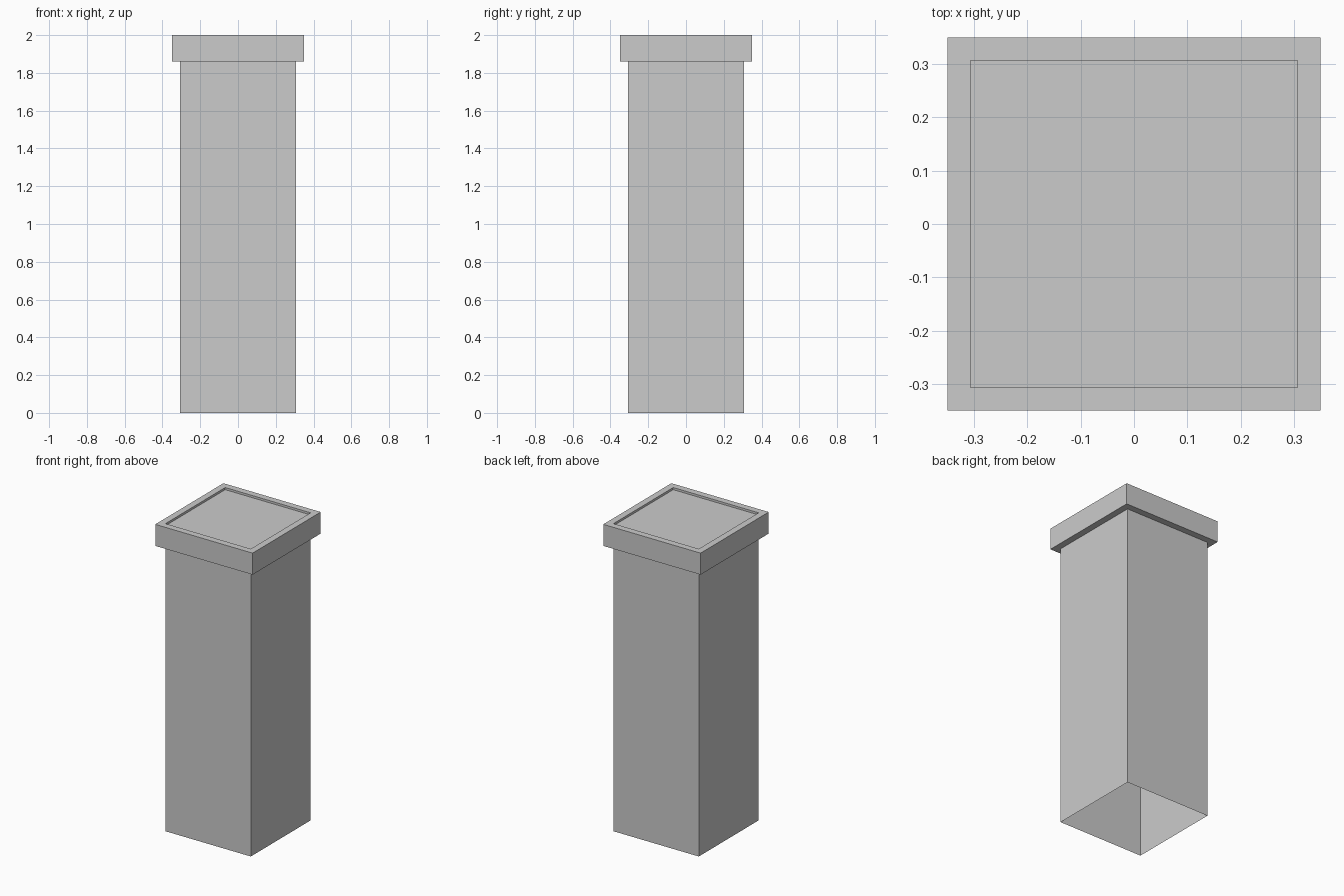
import bpy, bmesh

if "Cube" in bpy.data.objects:
    bpy.data.objects.remove(bpy.data.objects["Cube"])

SHAFT = 0.307      # half width of the shaft
CAP = 0.35         # half width of the cap
PANEL_Z = 1.986    # sunken top panel height


def square_lathe(name, profile, close_top=False):
    """Sweep a (half width, z) profile around a square."""
    bm = bmesh.new()
    rings = [[bm.verts.new((sx * r, sy * r, z))
              for sx, sy in ((-1, -1), (1, -1), (1, 1), (-1, 1))]
             for r, z in profile]
    for a, b in zip(rings, rings[1:]):
        for i in range(4):
            j = (i + 1) % 4
            bm.faces.new((a[i], a[j], b[j], b[i]))
    if close_top:
        bm.faces.new(rings[-1])
    mesh = bpy.data.meshes.new(name)
    bm.to_mesh(mesh)
    bm.free()
    obj = bpy.data.objects.new(name, mesh)
    bpy.context.collection.objects.link(obj)
    return obj


# Hollow shaft, open at the bottom and closed by the sunken top panel
square_lathe("shaft", [(SHAFT, 0), (SHAFT, PANEL_Z)], close_top=True)

# Cap rim: underside, outer wall, top ledge and short inner lip
square_lathe("cap_rim", [(SHAFT, 1.86), (CAP, 1.86), (CAP, 2.0),
                         (SHAFT, 2.0), (SHAFT, PANEL_Z)])
